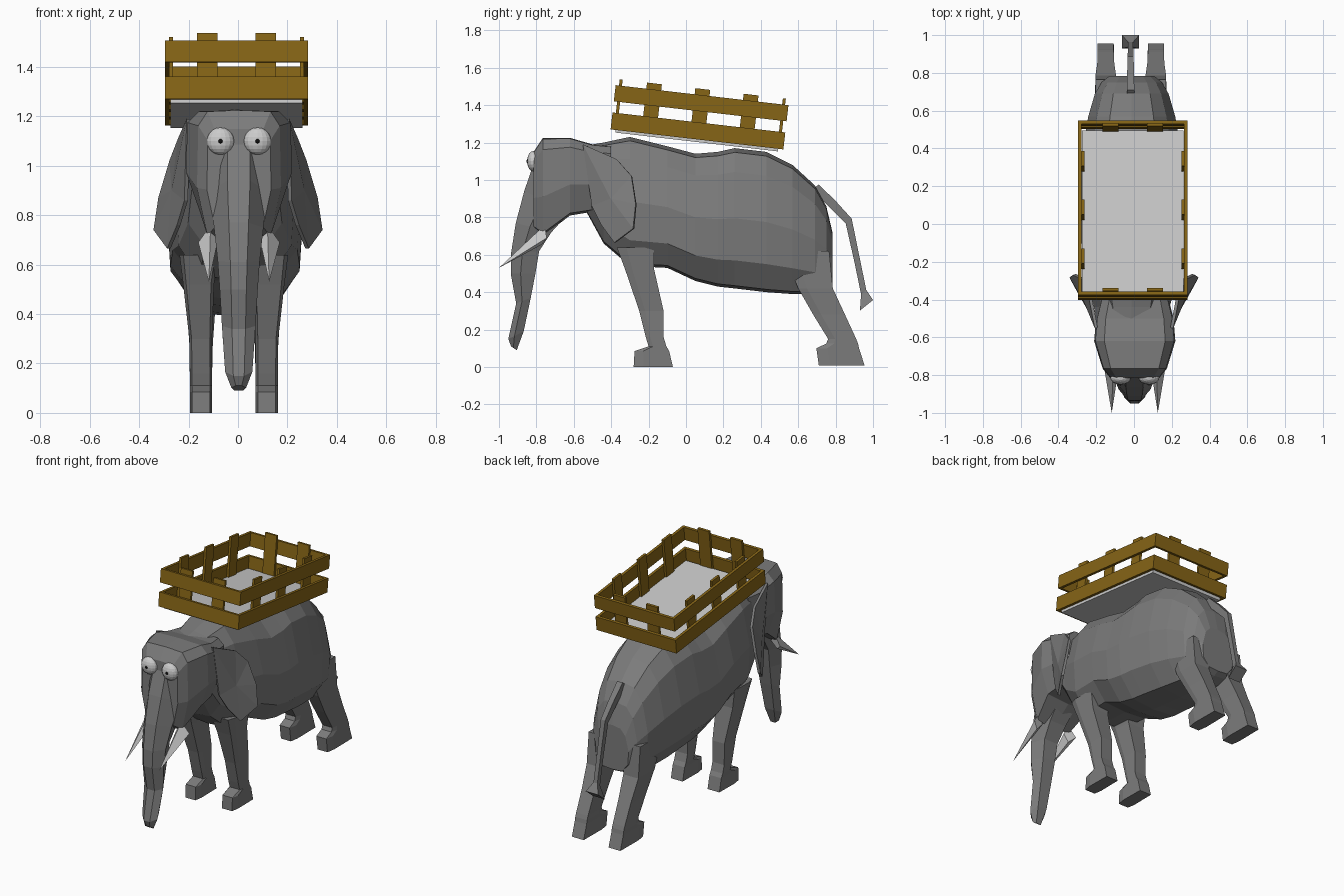
import bpy, bmesh, math
from mathutils import Matrix, Vector


def material(name, rgb):
    m = bpy.data.materials.new(name)
    m.diffuse_color = (*rgb, 1)
    return m


HIDE = material("hide", (0.2, 0.2, 0.2))
WOOD = material("wood", (0.24, 0.13, 0.008))
PALE = material("pale", (0.55, 0.55, 0.55))
DARK = material("dark", (0.005, 0.005, 0.005))


def finish(name, bm, mat):
    bmesh.ops.recalc_face_normals(bm, faces=bm.faces)
    me = bpy.data.meshes.new(name)
    bm.to_mesh(me)
    bm.free()
    me.materials.append(mat)
    ob = bpy.data.objects.new(name, me)
    bpy.context.collection.objects.link(ob)
    return ob


def loft(name, rings, mat=HIDE):
    """Skin a list of closed rings and cap both ends."""
    bm = bmesh.new()
    vs = [[bm.verts.new(p) for p in r] for r in rings]
    n = len(rings[0])
    for a, b in zip(vs, vs[1:]):
        for i in range(n):
            j = (i + 1) % n
            bm.faces.new((a[i], a[j], b[j], b[i]))
    bm.faces.new(vs[0])
    bm.faces.new(vs[-1])
    return finish(name, bm, mat)


def y_loft(name, stations, half, cx):
    """Stations are (y, half width, top z, bottom z); half is a unit half section."""
    outline = half + [(-u, t) for u, t in half[-2:0:-1]]
    loft(name, [[(cx + u * w, y, zt + (zb - zt) * t) for u, t in outline]
                for y, w, zt, zb in stations])


# Barrel body
y_loft("body", [
    (-0.56, 0.18, 1.18, 0.88), (-0.44, 0.20, 1.20, 0.66), (-0.30, 0.24, 1.23, 0.54),
    (-0.10, 0.265, 1.18, 0.53), (0.05, 0.275, 1.14, 0.46), (0.17, 0.275, 1.15, 0.43),
    (0.26, 0.27, 1.17, 0.42), (0.43, 0.255, 1.15, 0.40), (0.57, 0.23, 1.08, 0.39),
    (0.69, 0.195, 0.97, 0.39), (0.75, 0.16, 0.86, 0.41), (0.783, 0.12, 0.72, 0.43)],
    [(0, 0), (0.5, 0.03), (0.8, 0.17), (1, 0.5), (0.95, 0.8), (0.6, 0.98), (0, 1)], -0.012)

# Head
y_loft("head", [
    (-0.40, 0.18, 1.18, 0.86), (-0.50, 0.205, 1.19, 0.83), (-0.62, 0.215, 1.225, 0.81),
    (-0.765, 0.17, 1.225, 0.70), (-0.815, 0.13, 1.15, 0.74)],
    [(0, 0), (0.75, 0.01), (0.97, 0.12), (1, 0.6), (0.75, 0.97), (0, 1)], 0.004)

# Trunk: front (y, z), back (y, z), half width
trunk = [(-0.81, 1.10, -0.66, 1.05, 0.11), (-0.865, 0.94, -0.62, 0.83, 0.115),
         (-0.91, 0.77, -0.72, 0.72, 0.10), (-0.935, 0.61, -0.785, 0.62, 0.085),
         (-0.937, 0.50, -0.805, 0.50, 0.077), (-0.908, 0.34, -0.83, 0.37, 0.068),
         (-0.95, 0.15, -0.868, 0.19, 0.055), (-0.935, 0.11, -0.905, 0.09, 0.03)]
section = [(0.4, 0), (1, 0.4), (0.6, 1), (-0.6, 1), (-1, 0.4), (-0.4, 0)]
loft("trunk", [[(0.003 + u * w, fy + (by - fy) * t, fz + (bz - fz) * t) for u, t in section]
               for fy, fz, by, bz, w in trunk])

# Tail with tuft: centre (y, z), half width, half thickness
tail = [(0.69, 0.96, 0.02, 0.02), (0.785, 0.87, 0.018, 0.018), (0.87, 0.78, 0.016, 0.016),
        (0.915, 0.57, 0.014, 0.014), (0.95, 0.40, 0.014, 0.014), (0.965, 0.33, 0.045, 0.035)]
loft("tail", [[(-0.018 + sx * w, y + sy * d, z + sy * d * 0.8)
               for sx, sy in ((-1, -1), (1, -1), (1, 1), (-1, 1))] for y, z, w, d in tail])

# Legs: front y, back y, z, inner x, outer x
LEGS = {
    "front_leg": [(-0.37, -0.17, 0.64, 0.06, 0.22), (-0.325, -0.17, 0.52, 0.08, 0.205),
                  (-0.25, -0.12, 0.30, 0.088, 0.18), (-0.215, -0.12, 0.16, 0.088, 0.178),
                  (-0.20, -0.105, 0.11, 0.088, 0.178), (-0.275, -0.09, 0.085, 0.088, 0.178),
                  (-0.28, -0.07, 0.0, 0.088, 0.178)],
    "hind_leg": [(0.52, 0.765, 0.62, 0.06, 0.19), (0.60, 0.785, 0.42, 0.075, 0.19),
                 (0.68, 0.85, 0.28, 0.085, 0.18), (0.76, 0.91, 0.15, 0.088, 0.178),
                 (0.75, 0.92, 0.125, 0.088, 0.178), (0.697, 0.925, 0.10, 0.088, 0.178),
                 (0.71, 0.955, 0.008, 0.088, 0.178)]}
leg_section = [(-0.8, 0), (0.8, 0), (1, 0.25), (0.95, 1), (-0.95, 1), (-1, 0.25)]

# Ear outline and tusk base
EAR = [(0.20, -0.55, 1.19), (0.235, -0.37, 1.11), (0.27, -0.29, 1.02), (0.315, -0.267, 0.87),
       (0.335, -0.28, 0.74), (0.28, -0.38, 0.665), (0.24, -0.45, 0.76), (0.21, -0.50, 0.86)]
TUSK = [(0.115, -0.755, 0.76), (0.165, -0.745, 0.69), (0.125, -0.77, 0.655), (0.085, -0.765, 0.70)]

for side, s in (("left", 1), ("right", -1)):
    for name, rings in LEGS.items():
        loft(f"{side}_{name}", [
            [(-0.017 + s * ((a + b) / 2 + u * (b - a) / 2), fy + (by - fy) * t, z)
             for u, t in leg_section] for fy, by, z, a, b in rings])

    bm = bmesh.new()
    rim = [bm.verts.new((s * x, y, z)) for x, y, z in EAR]
    hub = bm.verts.new((s * 0.262, -0.40, 0.90))
    for i in range(len(rim)):
        bm.faces.new((hub, rim[i], rim[(i + 1) % len(rim)]))
    ear = finish(f"{side}_ear", bm, HIDE)
    mod = ear.modifiers.new("thickness", "SOLIDIFY")
    mod.thickness, mod.offset = 0.016, 0

    bm = bmesh.new()
    base = [bm.verts.new((s * x + 0.004, y, z)) for x, y, z in TUSK]
    tip = bm.verts.new((s * 0.122 + 0.004, -1.0, 0.53))
    bm.faces.new(base)
    for i in range(4):
        bm.faces.new((base[i], base[(i + 1) % 4], tip))
    finish(f"{side}_tusk", bm, PALE)

    # Eyeball and pupil
    for part, mat, y, size in (("eye", PALE, -0.815, (0.055, 0.035, 0.055)),
                               ("pupil", DARK, -0.848, (0.009, 0.006, 0.009))):
        bm = bmesh.new()
        bmesh.ops.create_uvsphere(bm, u_segments=16, v_segments=10, radius=1)
        bm.transform(Matrix.Translation((0.004 + s * 0.075, y, 1.10)) @ Matrix.Diagonal((*size, 1)))
        finish(f"{side}_{part}", bm, mat)

# Tilted carrier on the back
TILT = Matrix.Translation((-0.006, 0.057, 1.203)) @ Matrix.Rotation(math.radians(-6.6), 4, "X")


def slab(name, lo, hi, mat=WOOD):
    lo, hi = Vector(lo), Vector(hi)
    bm = bmesh.new()
    bmesh.ops.create_cube(bm, size=1)
    bm.transform(TILT @ Matrix.Translation((lo + hi) / 2) @ Matrix.Diagonal((*(hi - lo), 1)))
    finish(name, bm, mat)


slab("carrier_floor", (-0.268, -0.437, 0), (0.268, 0.437, 0.03), PALE)
for s in (1, -1):
    for level, z0, z1 in (("lower", 0.014, 0.105), ("upper", 0.165, 0.252)):
        slab(f"{level}_side_rail", (s * 0.281 - 0.009, -0.447, z0), (s * 0.281 + 0.009, 0.447, z1))
        slab(f"{level}_end_rail", (-0.29, s * 0.456 - 0.009, z0), (0.29, s * 0.456 + 0.009, z1))
    for y in (-0.26, 0, 0.26):
        slab("side_post", (s * 0.265 - 0.008, y - 0.04, 0.02), (s * 0.265 + 0.008, y + 0.04, 0.285))
    for x in (-0.118, 0.118):
        slab("end_post", (x - 0.042, s * 0.439 - 0.008, 0.02), (x + 0.042, s * 0.439 + 0.008, 0.285))
